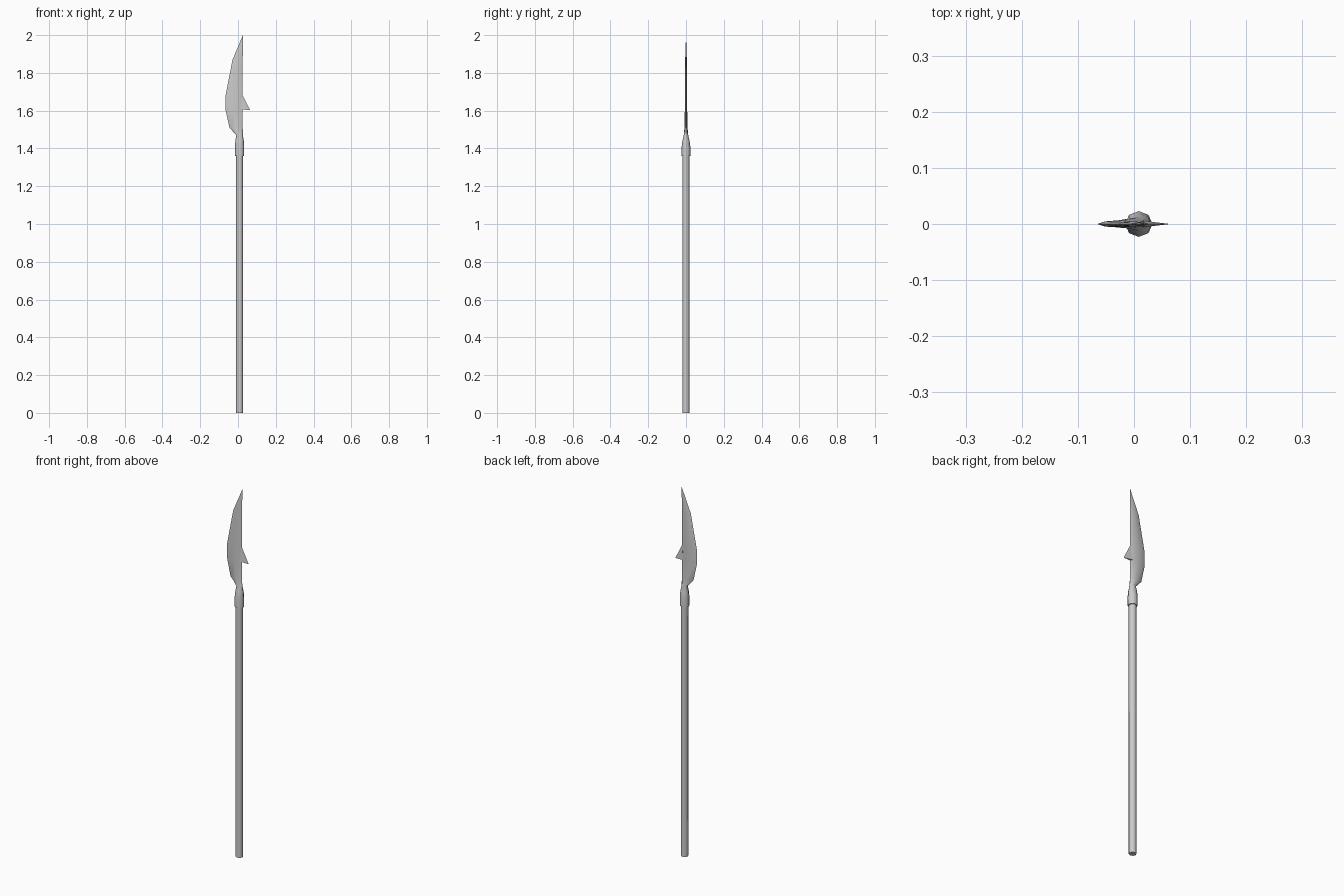
import bpy, bmesh, math

if "Cube" in bpy.data.objects:
    bpy.data.objects.remove(bpy.data.objects["Cube"])

CX = 0.0085  # pole axis is offset from the overall centre


def finish(bm, name, angle):
    bmesh.ops.remove_doubles(bm, verts=bm.verts, dist=1e-5)
    bmesh.ops.recalc_face_normals(bm, faces=bm.faces)
    mesh = bpy.data.meshes.new(name)
    bm.to_mesh(mesh)
    bm.free()
    obj = bpy.data.objects.new(name, mesh)
    bpy.context.collection.objects.link(obj)
    bpy.ops.object.select_all(action='DESELECT')
    obj.select_set(True)
    bpy.context.view_layer.objects.active = obj
    bpy.ops.object.shade_smooth_by_angle(angle=math.radians(angle))
    return obj


def loft(name, rows, sides=8, angle=50, tip=None):
    """Skin elliptical rings given as (z, left x, right x, half thickness)."""
    bm = bmesh.new()
    rings = []
    for z, x0, x1, t in rows:
        c, r = (x0 + x1) / 2, (x1 - x0) / 2
        rings.append([bm.verts.new((c + r * math.cos(a), t * math.sin(a), z))
                      for a in (2 * math.pi * i / sides for i in range(sides))])
    for lo, hi in zip(rings, rings[1:]):
        for i in range(sides):
            j = (i + 1) % sides
            bm.faces.new((lo[i], lo[j], hi[j], hi[i]))
    bm.faces.new(rings[0][::-1])
    if tip:
        v = bm.verts.new(tip)
        for i in range(sides):
            bm.faces.new((rings[-1][i], rings[-1][(i + 1) % sides], v))
    else:
        bm.faces.new(rings[-1])
    return finish(bm, name, angle)


# Pole
loft("pole", [(0, CX - .0185, CX + .0185, .0185),
              (1.38, CX - .0185, CX + .0185, .0185)])

# Socket flowing through a flattened neck into the single-edged blade
loft("socket_and_blade", [
    (1.36, -.016, .033, .023),
    (1.41, -.016, .033, .023),
    (1.44, -.014, .031, .019),
    (1.47, -.009, .026, .012),
    (1.51, -.045, .025, .008),
    (1.60, -.065, .025, .0065),
    (1.685, -.065, .025, .006),
    (1.87, -.029, .025, .0045),
], angle=60, tip=(.026, 0, 2.0))

# Hooked spike on the back of the blade
bm = bmesh.new()
top = bm.verts.new((.020, 0, 1.692))
left = bm.verts.new((.015, -.006, 1.607))
right = bm.verts.new((.015, .006, 1.607))
point = bm.verts.new((.064, 0, 1.603))
for f in ((top, left, point), (top, point, right),
          (left, right, point), (top, right, left)):
    bm.faces.new(f)
finish(bm, "back_spike", 40)
